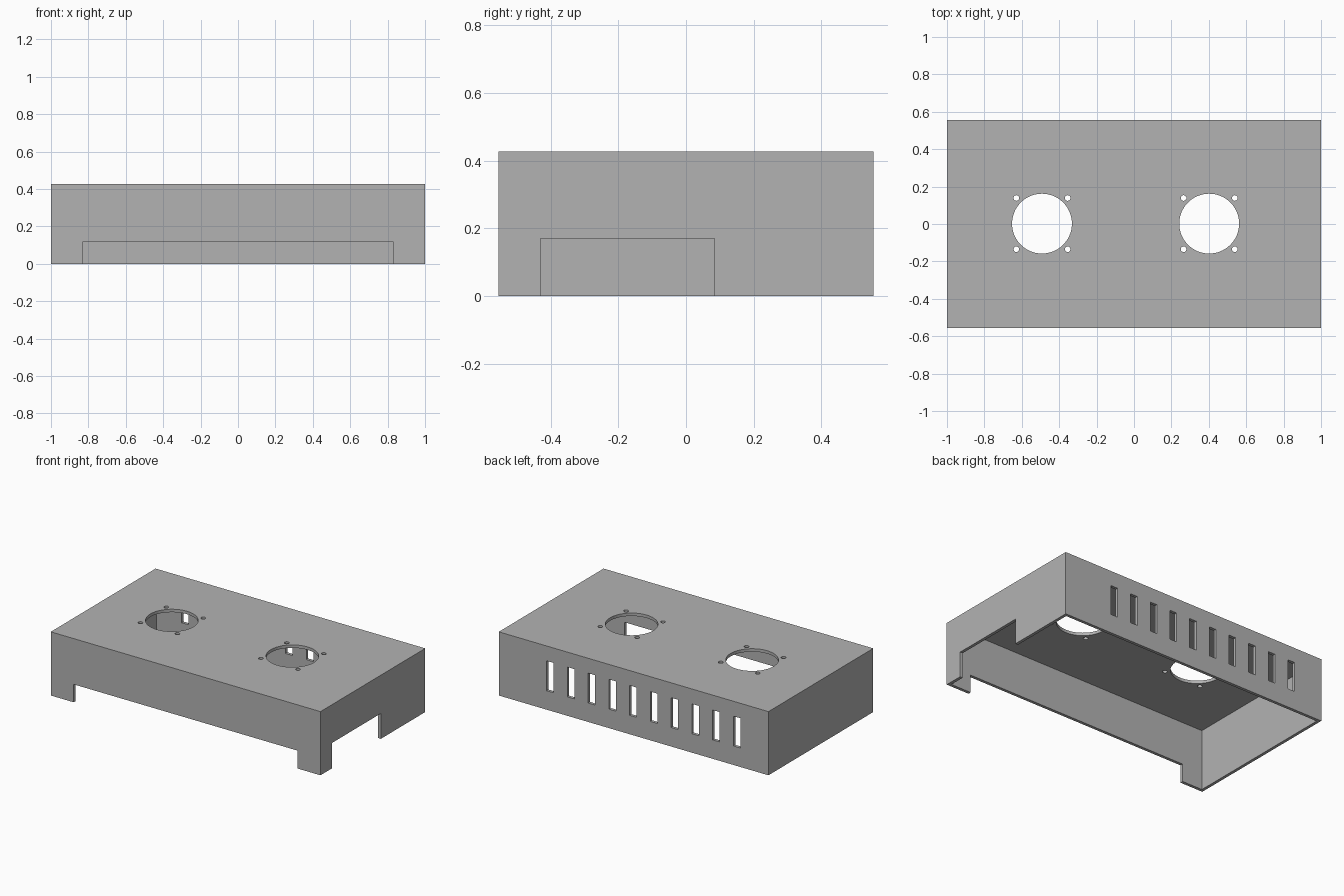
import bpy
import bmesh
from mathutils import Matrix, Vector

cube = bpy.data.objects.get("Cube")
if cube:
    bpy.data.objects.remove(cube, do_unlink=True)

X, Y, H = 1.0, 0.555, 0.427   # half length, half depth, height
T = 0.02                      # wall thickness

grey = bpy.data.materials.new("matte grey")
grey.use_nodes = True
colour = (0.45, 0.45, 0.45, 1)
grey.diffuse_color = colour
grey.node_tree.nodes["Principled BSDF"].inputs["Base Color"].default_value = colour


def add_box(bm, low, high):
    low, high = Vector(low), Vector(high)
    place = Matrix.Translation((low + high) / 2) @ Matrix.Diagonal((*(high - low), 1))
    bmesh.ops.create_cube(bm, size=1, matrix=place)


def add_cylinder(bm, x, y, radius, sides):
    bmesh.ops.create_cone(bm, cap_ends=True, segments=sides, radius1=radius, radius2=radius,
                          depth=0.2, matrix=Matrix.Translation((x, y, H)))


def make_object(name, bm):
    mesh = bpy.data.meshes.new(name)
    bm.to_mesh(mesh)
    bm.free()
    mesh.materials.append(grey)
    obj = bpy.data.objects.new(name, mesh)
    bpy.context.collection.objects.link(obj)
    return obj


def cut(target, bm):
    cutter = make_object("cutter", bm)
    cutter.hide_render = True
    mod = target.modifiers.new("cut", "BOOLEAN")
    mod.operation, mod.solver, mod.object = "DIFFERENCE", "EXACT", cutter
    bpy.context.view_layer.objects.active = target
    bpy.ops.object.modifier_apply(modifier=mod.name)
    bpy.data.objects.remove(cutter, do_unlink=True)


# Solid outer block of the cover
bm = bmesh.new()
add_box(bm, (-X, -Y, 0), (X, Y, H))
cover = make_object("enclosure_cover", bm)

# Hollow inside, open at the bottom
bm = bmesh.new()
add_box(bm, (T - X, T - Y, -0.1), (X - T, Y - T, H - T))
cut(cover, bm)

# Wall openings: front notch, side notch, back vent slots
bm = bmesh.new()
add_box(bm, (-0.83, -Y - 0.1, -0.1), (0.83, -Y + 0.05, 0.12))
add_box(bm, (X - 0.05, -0.43, -0.1), (X + 0.1, 0.085, 0.17))
for i in range(10):
    x = 0.62 - 0.154 * i
    add_box(bm, (x - 0.026, Y - 0.05, 0.127), (x + 0.026, Y + 0.1, 0.327))
cut(cover, bm)

# Fan openings with four screw holes each
bm = bmesh.new()
for x in (-0.492, 0.402):
    add_cylinder(bm, x, 0.002, 0.16, 64)
    for sx in (-1, 1):
        for sy in (-1, 1):
            add_cylinder(bm, x + sx * 0.137, 0.002 + sy * 0.137, 0.015, 20)
cut(cover, bm)

# Smooth hole walls, sharp box edges
bpy.ops.object.select_all(action="DESELECT")
cover.select_set(True)
bpy.context.view_layer.objects.active = cover
bpy.ops.object.shade_smooth_by_angle()
